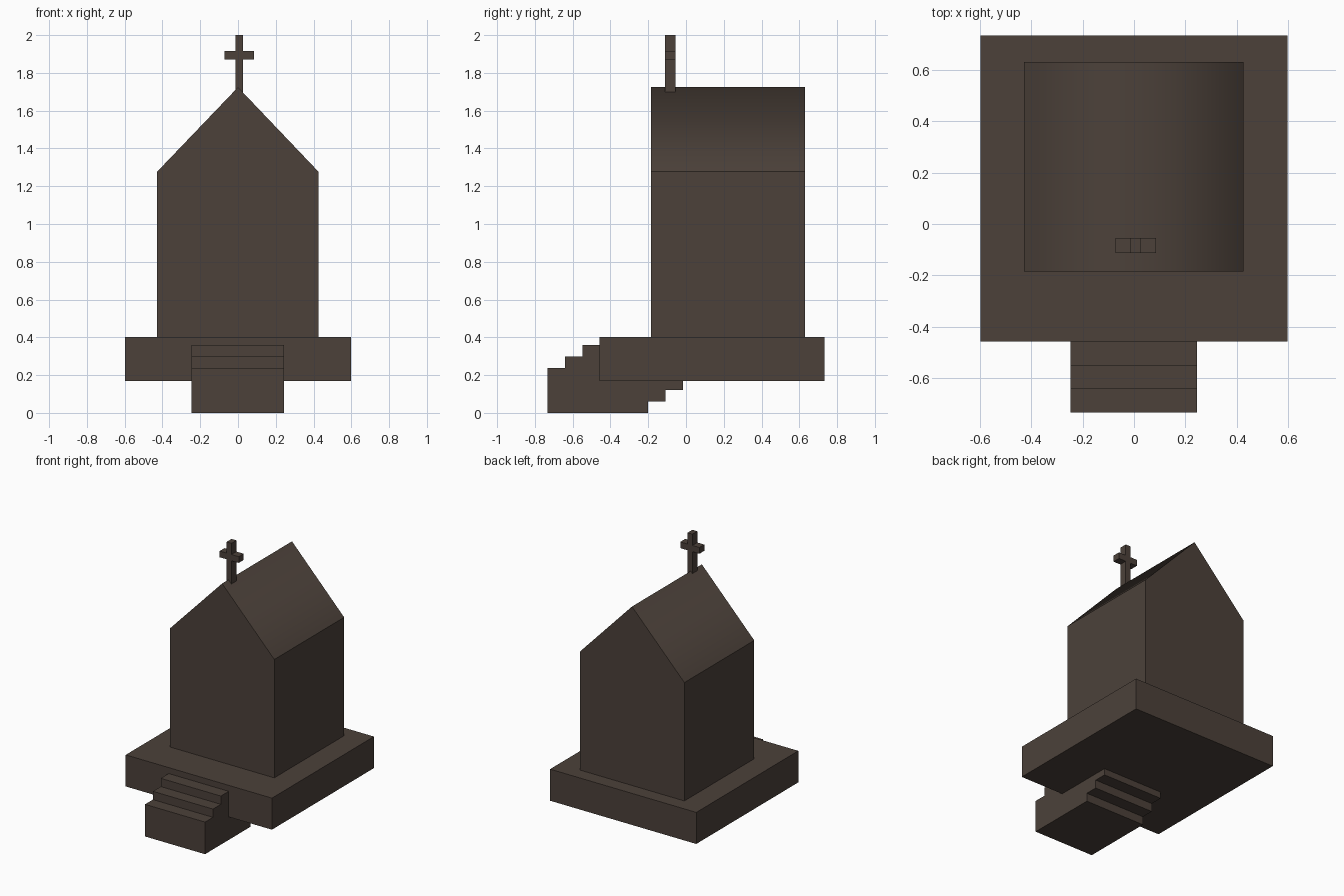
import bpy
import bmesh

cube = bpy.data.objects.get("Cube")
if cube:
    bpy.data.objects.remove(cube, do_unlink=True)

# Single dark stone colour
stone = bpy.data.materials.new("dark_brown_stone")
stone.use_nodes = True
colour = (0.072, 0.053, 0.042, 1)
stone.diffuse_color = colour
stone.node_tree.nodes["Principled BSDF"].inputs["Base Color"].default_value = colour


def extrude_profile(name, profile, y0, y1):
    """Prism with an (x, z) outline running from y0 back to y1."""
    bm = bmesh.new()
    front = bm.faces.new([bm.verts.new((x, y0, z)) for x, z in profile])
    grown = bmesh.ops.extrude_face_region(bm, geom=[front])["geom"]
    verts = [v for v in grown if isinstance(v, bmesh.types.BMVert)]
    bmesh.ops.translate(bm, verts=verts, vec=(0, y1 - y0, 0))
    bmesh.ops.recalc_face_normals(bm, faces=bm.faces)
    mesh = bpy.data.meshes.new(name)
    bm.to_mesh(mesh)
    bm.free()
    mesh.materials.append(stone)
    obj = bpy.data.objects.new(name, mesh)
    bpy.context.collection.objects.link(obj)
    return obj


def box(name, x0, x1, y0, y1, z0, z1):
    return extrude_profile(name, [(x0, z0), (x1, z0), (x1, z1), (x0, z1)], y0, y1)


# Plinth slab
box("plinth", -0.597, 0.597, -0.457, 0.733, 0.17, 0.403)

# Overlapping slabs climbing to the plinth
for i in range(3):
    y, z = -0.733 + 0.092 * i, 0.061 * i
    box(f"step_{i + 1}", -0.246, 0.244, y, y + 0.533, z, z + 0.237)

# Gabled chamber, with the two roof slopes shaded smoothly over the ridge
gable = [(-0.428, 0.4), (0.426, 0.4), (0.426, 1.277), (0, 1.724), (-0.428, 1.277)]
chamber = extrude_profile("gabled_chamber", gable, -0.185, 0.63)
bm = bmesh.new()
bm.from_mesh(chamber.data)
bm.normal_update()
slopes = [f for f in bm.faces if f.normal.z > 0.3]
for face in slopes:
    face.smooth = True
for edge in bm.edges:
    edge.smooth = all(f in slopes for f in edge.link_faces)
bm.to_mesh(chamber.data)
bm.free()

# Cross on the ridge
box("cross_upright", -0.014, 0.026, -0.112, -0.055, 1.7, 2.0)
box("cross_arm", -0.071, 0.085, -0.112, -0.055, 1.871, 1.917)
